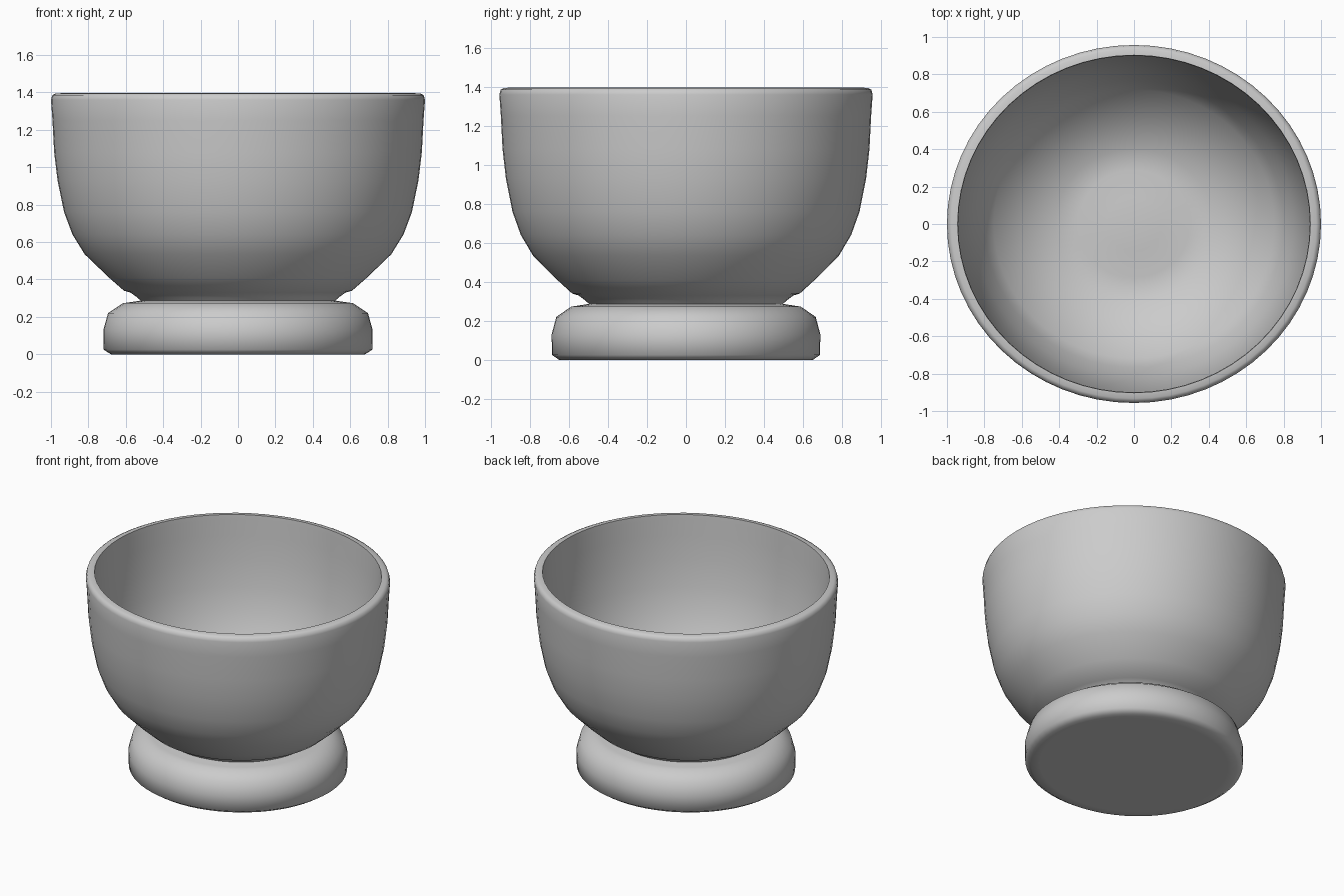
import bpy, bmesh
from math import cos, sin, tau, radians

if "Cube" in bpy.data.objects:
    bpy.data.objects.remove(bpy.data.objects["Cube"])

SEGMENTS = 64
Y_SCALE = 0.957  # the bowl is slightly oval


def lathe(name, profile):
    """Revolve (radius, z) points around z; radius 0 makes a pole."""
    bm = bmesh.new()
    rings = []
    for r, z in profile:
        if r == 0:
            rings.append([bm.verts.new((0, 0, z))] * SEGMENTS)
        else:
            rings.append([bm.verts.new((r * cos(tau * i / SEGMENTS),
                                        r * Y_SCALE * sin(tau * i / SEGMENTS), z))
                          for i in range(SEGMENTS)])
    for a, b in zip(rings, rings[1:]):
        for i in range(SEGMENTS):
            j = (i + 1) % SEGMENTS
            bm.faces.new(list(dict.fromkeys((a[i], a[j], b[j], b[i]))))
    bmesh.ops.recalc_face_normals(bm, faces=bm.faces)
    mesh = bpy.data.meshes.new(name)
    bm.to_mesh(mesh)
    bm.free()
    obj = bpy.data.objects.new(name, mesh)
    bpy.context.collection.objects.link(obj)
    bpy.ops.object.select_all(action='DESELECT')
    obj.select_set(True)
    bpy.context.view_layer.objects.active = obj
    bpy.ops.object.shade_smooth_by_angle(angle=radians(75))
    return obj


# Profile of each part, all turned as one continuous piece
foot = [(0, 0), (0.62, 0), (0.68, 0), (0.718, 0.025), (0.72, 0.13), (0.695, 0.22),
        (0.615, 0.273), (0.58, 0.278), (0.52, 0.287)]
outside = [(0.54, 0.305), (0.575, 0.33), (0.61, 0.34), (0.69, 0.41), (0.82, 0.535),
           (0.885, 0.64), (0.93, 0.76), (0.965, 0.93), (0.983, 1.08), (0.992, 1.25),
           (1.0, 1.36)]
rim = [(0.993, 1.385), (0.975, 1.394), (0.943, 1.396)]
inside = [(0.94, 1.36), (0.935, 1.25), (0.92, 1.08), (0.895, 0.90), (0.855, 0.74),
          (0.80, 0.61), (0.75, 0.52), (0.60, 0.40), (0.42, 0.29),
          (0.30, 0.285), (0.15, 0.30), (0, 0.305)]  # floor rises a little in the middle
lathe("footed_bowl", foot + outside + rim + inside)
